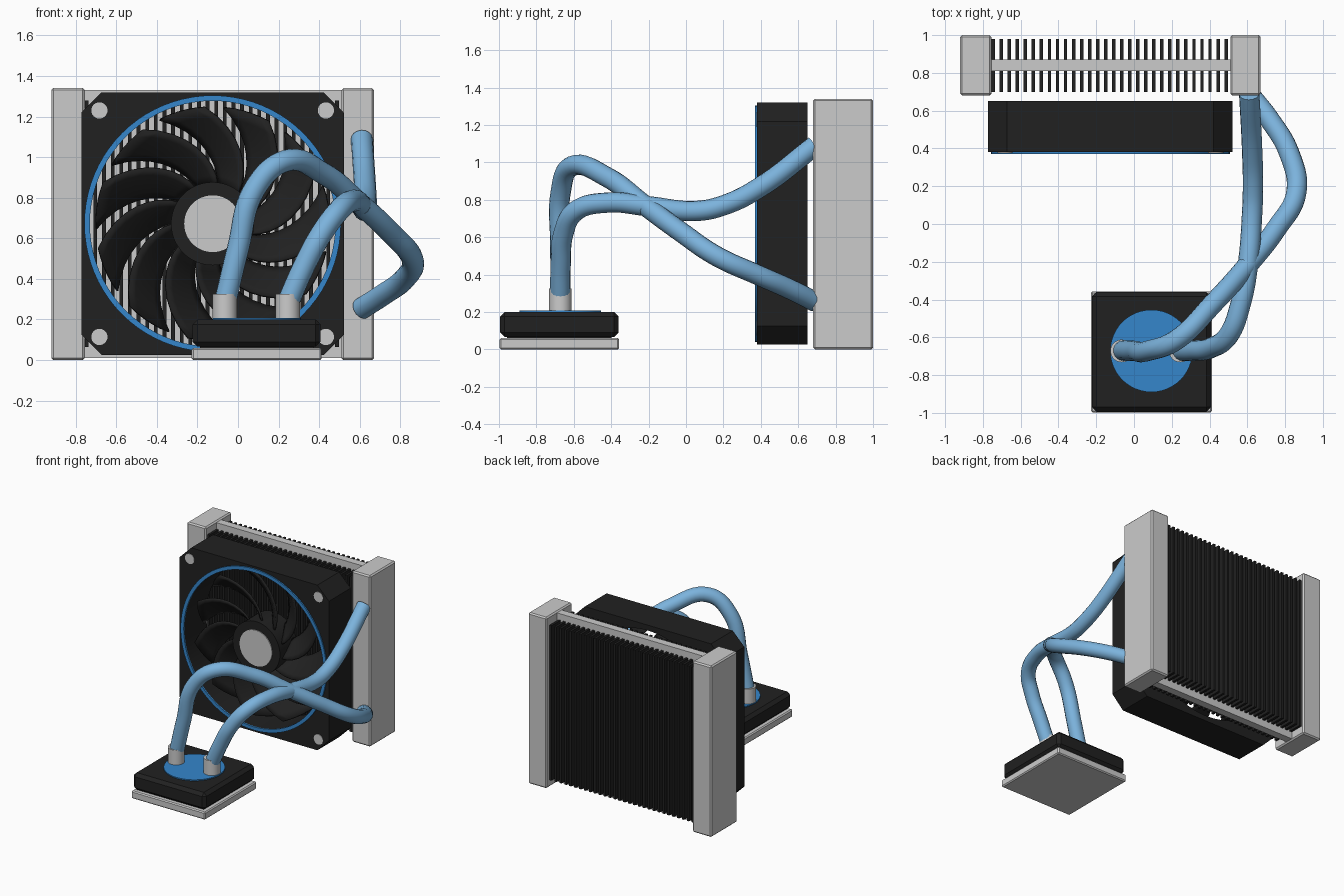
import bpy, bmesh, math
from mathutils import Matrix

cube = bpy.data.objects.get("Cube")
if cube:
    bpy.data.objects.remove(cube, do_unlink=True)


def material(name, rgb):
    m = bpy.data.materials.new(name)
    m.use_nodes = True
    m.diffuse_color = (*rgb, 1)
    bsdf = next(n for n in m.node_tree.nodes if n.type == 'BSDF_PRINCIPLED')
    bsdf.inputs["Base Color"].default_value = (*rgb, 1)
    return m


BLACK = material("matte black", (0.015, 0.015, 0.015))
GREY = material("light grey metal", (0.6, 0.6, 0.6))
BLUE = material("bright blue", (0.035, 0.24, 0.6))
HOSE = material("pale blue hose", (0.2, 0.45, 0.72))

CX, CZ = -0.125, 0.672      # fan axis
HALF, CHAMFER = 0.647, 0.1  # fan frame outline
HOLE = 0.605


def finish(name, bm, mat, smooth=False):
    bmesh.ops.recalc_face_normals(bm, faces=bm.faces)
    me = bpy.data.meshes.new(name)
    bm.to_mesh(me)
    bm.free()
    me.materials.append(mat)
    ob = bpy.data.objects.new(name, me)
    bpy.context.collection.objects.link(ob)
    if smooth:
        smooth_shade(ob)
    return ob


def smooth_shade(ob):
    bpy.ops.object.select_all(action='DESELECT')
    ob.select_set(True)
    bpy.context.view_layer.objects.active = ob
    bpy.ops.object.shade_smooth_by_angle(angle=math.radians(35))


def add_box(bm, x, y, z):
    spans = (x, y, z)
    mid = [(a + b) / 2 for a, b in spans]
    size = [b - a for a, b in spans]
    bmesh.ops.create_cube(bm, size=1, matrix=Matrix.Translation(mid) @ Matrix.Diagonal((*size, 1)))


def box(name, x, y, z, mat, bevel=0):
    bm = bmesh.new()
    add_box(bm, x, y, z)
    if bevel:
        bmesh.ops.bevel(bm, geom=bm.edges[:], offset=bevel, segments=1, affect='EDGES')
    return finish(name, bm, mat)


def disc(name, centre, radius, depth, mat, facing_front=False, sides=48):
    bm = bmesh.new()
    turn = Matrix.Rotation(math.pi / 2, 4, 'X') if facing_front else Matrix()
    bmesh.ops.create_cone(bm, cap_ends=True, segments=sides, radius1=radius, radius2=radius,
                          depth=depth, matrix=Matrix.Translation(centre) @ turn)
    return finish(name, bm, mat, True)


def pierced_plate(name, outer, inner, y0, y1, angles, mat):
    """Ring around the fan axis; outer and inner give radius by angle."""
    bm = bmesh.new()
    loops = []
    for a in angles:
        corners = ((outer(a), y0), (outer(a), y1), (inner(a), y1), (inner(a), y0))
        loops.append([bm.verts.new((CX + r * math.cos(a), y, CZ + r * math.sin(a))) for r, y in corners])
    for i, here in enumerate(loops):
        after = loops[(i + 1) % len(loops)]
        for k in range(4):
            n = (k + 1) % 4
            bm.faces.new((here[k], here[n], after[n], after[k]))
    return finish(name, bm, mat, True)


# Radiator: end tanks, core plate and fins
box("radiator_left_tank", (0.51, 0.67), (0.68, 1.0), (0, 1.34), GREY, 0.01)
box("radiator_right_tank", (-0.92, -0.755), (0.68, 1.0), (0, 1.34), GREY, 0.01)
box("radiator_core_plate", (-0.77, 0.52), (0.81, 0.87), (0.01, 1.33), GREY)
bm = bmesh.new()
for i in range(30):
    x = -0.745 + i * 0.0425
    add_box(bm, (x - 0.009, x + 0.009), (0.70, 0.98), (0.065, 1.28))
finish("radiator_fins", bm, BLACK)


# Fan frame: chamfered square with a round opening
def frame_radius(a):
    c, s = abs(math.cos(a)), abs(math.sin(a))
    return min(HALF / max(c, s), (2 * HALF - CHAMFER) / (c + s))


ring_angles = [math.tau * i / 80 for i in range(80)]
corner = math.atan2(HALF - CHAMFER, HALF)
corner_angles = [q * math.pi / 2 + s * corner for q in range(4) for s in (-1, 1)]
frame_angles = sorted(ring_angles + [a % math.tau for a in corner_angles])
pierced_plate("fan_frame", frame_radius, lambda a: HOLE, 0.38, 0.65, frame_angles, BLACK)
pierced_plate("fan_trim_ring", lambda a: 0.632, lambda a: HOLE, 0.37, 0.381, ring_angles, BLUE)

# Screws in the frame corners
for sx in (-1, 1):
    for sz in (-1, 1):
        disc("fan_screw", (CX + sx * 0.558, 0.38, CZ + sz * 0.558), 0.04, 0.008, GREY, True, 24)

# Fan rotor: hub, cap and swept blades
disc("fan_hub", (CX, 0.51, CZ), 0.205, 0.21, BLACK, True)
disc("fan_hub_cap", (CX, 0.403, CZ), 0.14, 0.009, GREY, True)
BLADES, RINGS, STEPS = 11, 8, 5
bm = bmesh.new()
for b in range(BLADES):
    grid = []
    for i in range(RINGS + 1):
        s = i / RINGS
        r = 0.19 + 0.385 * s
        width = math.tau / BLADES * (0.95 - 0.25 * s)
        row = []
        for j in range(STEPS + 1):
            t = j / STEPS - 0.5
            a = math.tau * b / BLADES + 0.7 * s ** 1.2 + t * width
            y = 0.51 + 0.13 * t + 0.03 * (t * t - 0.25)
            row.append(bm.verts.new((CX + r * math.cos(a), y, CZ + r * math.sin(a))))
        grid.append(row)
    for i in range(RINGS):
        for j in range(STEPS):
            bm.faces.new((grid[i][j], grid[i][j + 1], grid[i + 1][j + 1], grid[i + 1][j]))
blades = finish("fan_blades", bm, BLACK, True)
thick = blades.modifiers.new("thickness", 'SOLIDIFY')
thick.thickness = 0.014
thick.offset = 0

# Pump block: cold plate, housing, blue top disc and hose fittings
PX, PY = 0.092, -0.677
box("pump_cold_plate", (PX - 0.32, PX + 0.32), (PY - 0.32, PY + 0.32), (0, 0.06), GREY, 0.008)
box("pump_neck", (PX - 0.28, PX + 0.28), (PY - 0.28, PY + 0.28), (0.05, 0.08), BLACK)
box("pump_housing", (PX - 0.315, PX + 0.315), (PY - 0.317, PY + 0.317), (0.066, 0.2), BLACK, 0.024)
disc("pump_top_disc", (PX, PY + 0.005, 0.204), 0.218, 0.009, BLUE)
for x in (-0.065, 0.245):
    disc("hose_fitting", (x, -0.672, 0.262), 0.06, 0.125, GREY, sides=32)


# Hoses from the pump to the radiator tank
def hose(name, points):
    cu = bpy.data.curves.new(name, 'CURVE')
    cu.dimensions = '3D'
    cu.bevel_depth = 0.054
    cu.bevel_resolution = 6
    cu.resolution_u = 8
    cu.use_fill_caps = True
    sp = cu.splines.new('BEZIER')
    sp.bezier_points.add(len(points) - 1)
    for bp, co in zip(sp.bezier_points, points):
        bp.co = co
        bp.handle_left_type = bp.handle_right_type = 'AUTO'
    cu.materials.append(HOSE)
    ob = bpy.data.objects.new(name, cu)
    bpy.context.collection.objects.link(ob)
    bpy.ops.object.select_all(action='DESELECT')
    ob.select_set(True)
    bpy.context.view_layer.objects.active = ob
    bpy.ops.object.convert(target='MESH')
    smooth_shade(bpy.context.view_layer.objects.active)


hose("lower_hose", [(-0.065, -0.67, 0.28), (0, -0.672, 0.55), (0.08, -0.67, 0.84), (0.23, -0.61, 0.98),
                    (0.42, -0.42, 0.92), (0.6, -0.22, 0.77), (0.75, -0.03, 0.63), (0.86, 0.17, 0.495),
                    (0.82, 0.38, 0.4), (0.72, 0.55, 0.325), (0.61, 0.69, 0.255)])
hose("upper_hose", [(0.245, -0.672, 0.28), (0.32, -0.67, 0.45), (0.41, -0.655, 0.62), (0.5, -0.59, 0.74),
                    (0.565, -0.42, 0.785), (0.605, -0.2, 0.765), (0.625, 0.05, 0.74), (0.63, 0.2, 0.77),
                    (0.625, 0.4, 0.87), (0.61, 0.69, 1.09)])
